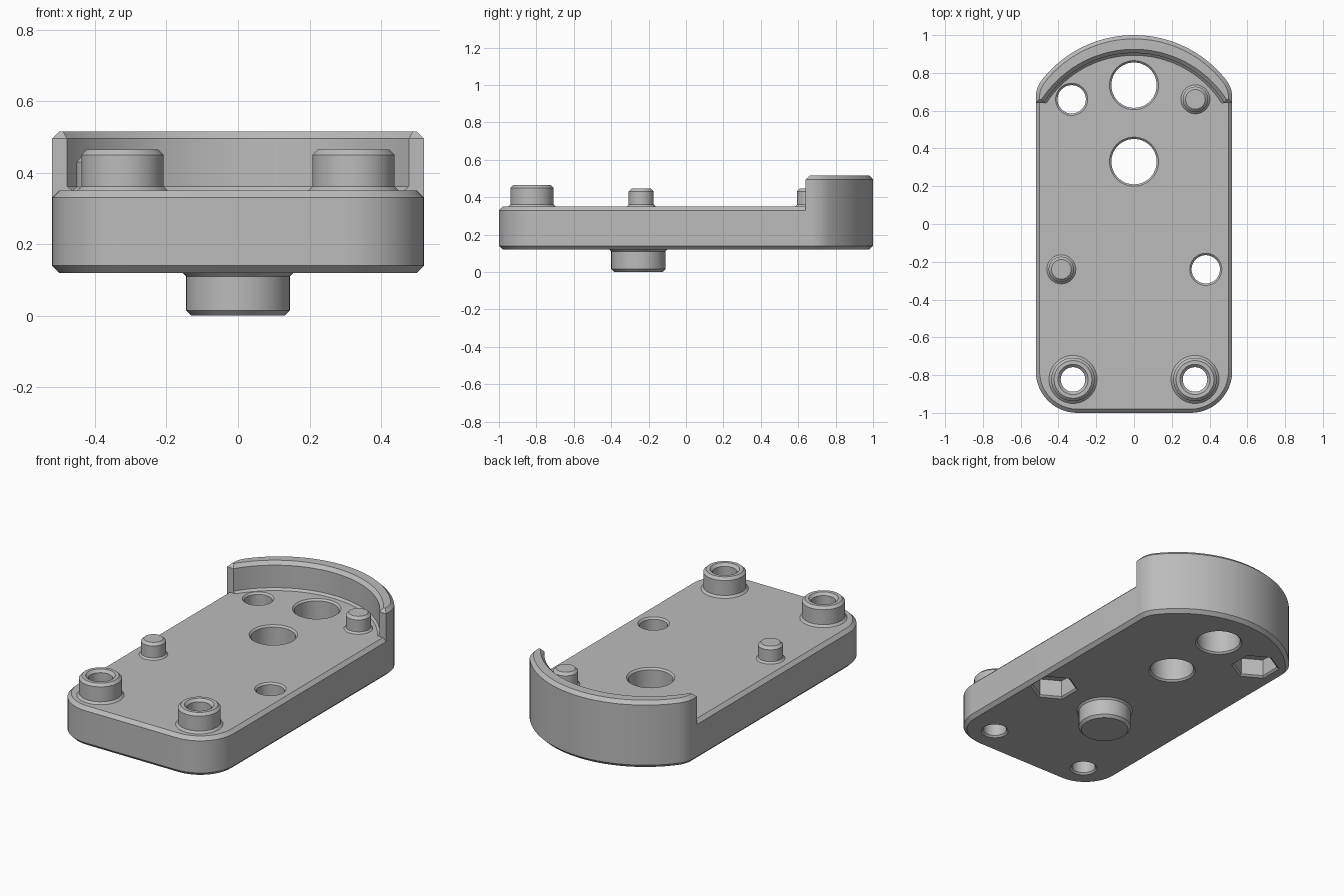
import bpy, bmesh
from math import sin, cos, pi, sqrt, atan2, radians

cube = bpy.data.objects.get("Cube")
if cube:
    bpy.data.objects.remove(cube, do_unlink=True)

grey = bpy.data.materials.new("satin grey")
grey.use_nodes = True
grey.diffuse_color = (0.5, 0.5, 0.5, 1)
grey.node_tree.nodes["Principled BSDF"].inputs["Base Color"].default_value = (0.5, 0.5, 0.5, 1)

# Main dimensions
HALF_W, BOTTOM, TOP, RIM_TOP, BEVEL = 0.52, 0.12, 0.35, 0.515, 0.02
FRONT_R, BACK_R, SIDE_R, INNER_R = 0.22, 0.62, 0.15, 0.564
INNER_Y, TIP_Y = 0.341, 0.64


def arc(cx, cy, r, a0, a1, n):
    return [(cx + r * cos(a0 + (a1 - a0) * i / n), cy + r * sin(a0 + (a1 - a0) * i / n))
            for i in range(n + 1)]


def mirrored(half):
    """Continue a half outline, which ends on x = 0, with its mirror image."""
    return half + [(-x, y) for x, y in reversed(half[:-1])]


def loft(name, rings, caps=True):
    """Skin equal rings of 3D points into one object."""
    bm = bmesh.new()
    loops = [[bm.verts.new(p) for p in ring] for ring in rings]
    n = len(loops[0])
    for a, b in zip(loops, loops[1:]):
        for i in range(n):
            j = (i + 1) % n
            bm.faces.new((a[i], a[j], b[j], b[i]))
    if caps:
        bm.faces.new(loops[0][::-1])
        bm.faces.new(loops[-1])
    bmesh.ops.recalc_face_normals(bm, faces=bm.faces[:])
    mesh = bpy.data.meshes.new(name)
    bm.to_mesh(mesh)
    bm.free()
    mesh.materials.append(grey)
    obj = bpy.data.objects.new(name, mesh)
    bpy.context.collection.objects.link(obj)
    return obj


def lathe(name, x, y, profile, sides=48, caps=True):
    """Revolve (radius, height) points about a vertical axis."""
    rings = [[(x + r * cos(pi / 2 + 2 * pi * i / sides), y + r * sin(pi / 2 + 2 * pi * i / sides), z)
              for i in range(sides)] for r, z in profile]
    return loft(name, rings, caps)


def select(obj):
    bpy.ops.object.select_all(action="DESELECT")
    obj.select_set(True)
    bpy.context.view_layer.objects.active = obj


def cut(target, cutter):
    cutter.hide_render = True
    select(target)
    mod = target.modifiers.new("cut", "BOOLEAN")
    mod.operation, mod.solver, mod.object = "DIFFERENCE", "EXACT", cutter
    bpy.ops.object.modifier_apply(modifier=mod.name)
    bpy.data.objects.remove(cutter, do_unlink=True)


def back_half(d):
    """Right half of the bowed back end, inset by d."""
    cx, cy = HALF_W - SIDE_R, 1 - BACK_R
    dy = sqrt((BACK_R - SIDE_R) ** 2 - cx ** 2)
    a = atan2(dy, cx)
    return arc(cx, cy + dy, SIDE_R - d, 0, a, 8) + arc(0, cy, BACK_R - d, a, pi / 2, 20)[1:]


def plate_ring(d, z):
    cx, cy = HALF_W - FRONT_R, FRONT_R - 1
    front = arc(cx, cy, FRONT_R - d, -pi / 2, 0, 12)
    return [(x, y, z) for x, y in mirrored(front + back_half(d))]


def rim_ring(d, d_in, z):
    """Crescent between the back outline and an inner arc."""
    tip = TIP_Y + max(d, 0)
    outer = mirrored([(HALF_W - d, tip)] + back_half(d))
    r = INNER_R + d_in
    a = math_angle = atan2(tip - INNER_Y, sqrt(r * r - (tip - INNER_Y) ** 2))
    return [(x, y, z) for x, y in outer + arc(0, INNER_Y, r, pi - a, a, 40)]


# Base plate with chamfered edges
plate = loft("base_plate", [plate_ring(BEVEL, BOTTOM), plate_ring(0, BOTTOM + BEVEL),
                            plate_ring(0, TOP - BEVEL), plate_ring(BEVEL, TOP)])

# Curved rim along the back
rim = loft("back_rim", [rim_ring(0, -0.012, TOP - BEVEL), rim_ring(0, -0.012, TOP),
                        rim_ring(0, 0, TOP + 0.012), rim_ring(0, 0, RIM_TOP - BEVEL),
                        rim_ring(BEVEL, BEVEL, RIM_TOP)])
parts = [plate, rim]

# Through holes, with flared mouths
C, E = 0.01, 0.01
NUT_SPOTS = [(-0.33, 0.66), (0.38, -0.24)]
BOSS_SPOTS = [(-0.323, -0.823), (0.323, -0.823)]
holes = [(0, 0.735, 0.12, C), (0, 0.33, 0.12, C)]
holes += [(x, y, 0.075, C) for x, y in NUT_SPOTS]
holes += [(x, y, 0.065, 0) for x, y in BOSS_SPOTS]
for x, y, r, flare in holes:
    profile = [(r + C + E, BOTTOM - E), (r, BOTTOM + C), (r, TOP - C)]
    profile.append((r + flare * 2, TOP + E))
    cut(plate, lathe("hole_cutter", x, y, profile))

# Hexagonal nut pockets underneath
for x, y in NUT_SPOTS:
    cut(plate, lathe("nut_cutter", x, y, [(0.147, BOTTOM - E), (0.122, BOTTOM + C), (0.122, 0.23)], 6))

# Hollow screw bosses at the front
for side, (x, y) in zip(("right", "left"), BOSS_SPOTS):
    r, h = 0.115, 0.465
    parts.append(lathe("screw_boss_" + side, x, y,
                       [(r + 0.012, TOP), (r, TOP + 0.012), (r, h - 0.015), (r - 0.015, h),
                        (0.08, h), (0.065, h - 0.015), (0.065, TOP)], caps=False))

# Solid locating posts
for name, x, y in (("locating_post_back", 0.325, 0.66), ("locating_post_side", -0.385, -0.24)):
    r, h = 0.067, 0.445
    parts.append(lathe(name, x, y, [(r + 0.01, TOP - 0.01), (r + 0.01, TOP), (r, TOP + 0.01),
                                    (r, h - 0.015), (r - 0.015, h)]))

# Round stud under the plate
parts.append(lathe("bottom_stud", 0, -0.255,
                   [(0.155, BOTTOM + 0.01), (0.155, BOTTOM), (0.145, BOTTOM - 0.01),
                    (0.145, 0.015), (0.13, 0)]))

for obj in parts:
    select(obj)
    bpy.ops.object.shade_smooth_by_angle(angle=radians(30))
